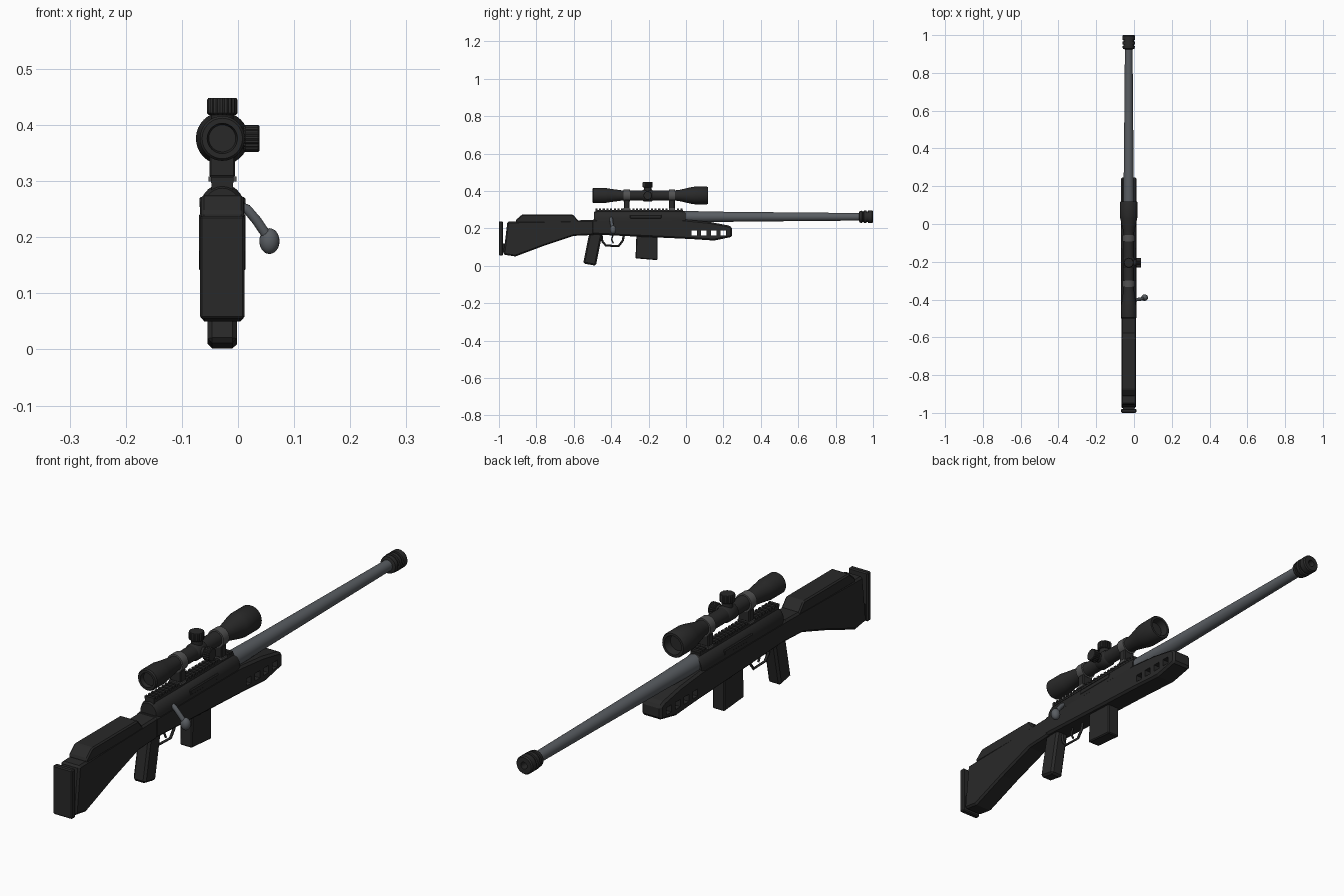
import bpy, bmesh, math
from mathutils import Vector, Matrix

if "Cube" in bpy.data.objects:
    bpy.data.objects.remove(bpy.data.objects["Cube"])

CX = -0.028       # centre plane of the rifle
BORE_Z = 0.262
SCOPE_Z = 0.376


def material(name, rgb):
    m = bpy.data.materials.new(name)
    m.use_nodes = True
    m.diffuse_color = (*rgb, 1)
    m.node_tree.nodes["Principled BSDF"].inputs["Base Color"].default_value = (*rgb, 1)
    return m


BLACK = material("matte black", (0.022, 0.022, 0.022))
STEEL = material("blued steel", (0.1, 0.11, 0.122))
GREY = material("ring grey", (0.085, 0.085, 0.085))


def finish(name, bm, mat, bevel=0, smooth=False):
    bmesh.ops.recalc_face_normals(bm, faces=bm.faces)
    mesh = bpy.data.meshes.new(name)
    bm.to_mesh(mesh)
    bm.free()
    obj = bpy.data.objects.new(name, mesh)
    bpy.context.collection.objects.link(obj)
    mesh.materials.append(mat)
    bpy.context.view_layer.objects.active = obj
    bpy.ops.object.select_all(action="DESELECT")
    obj.select_set(True)
    if bevel:
        mod = obj.modifiers.new("edge bevel", "BEVEL")
        mod.width = bevel
        mod.limit_method = "ANGLE"
        bpy.ops.object.modifier_apply(modifier=mod.name)
    if smooth:
        bpy.ops.object.shade_smooth_by_angle(angle=math.radians(35))
    return obj


def slab(name, outline, half, mat=BLACK, bevel=0.0):
    """Side outline (y, z) extruded across x."""
    bm = bmesh.new()
    face = bm.faces.new([bm.verts.new((CX - half, y, z)) for y, z in outline])
    ext = bmesh.ops.extrude_face_region(bm, geom=[face])["geom"]
    bmesh.ops.translate(bm, vec=(2 * half, 0, 0),
                        verts=[v for v in ext if isinstance(v, bmesh.types.BMVert)])
    return finish(name, bm, mat, bevel)


def box(name, y0, y1, z0, z1, half, mat=BLACK, bevel=0.0):
    return slab(name, [(y0, z0), (y1, z0), (y1, z1), (y0, z1)], half, mat, bevel)


def lathe(name, profile, origin, axis="Y", mat=BLACK, sides=24, flute=0):
    """Profile of (distance along axis, radius) turned about that axis."""
    bm = bmesh.new()
    rings = []
    for d, r in profile:
        ring = []
        for i in range(sides):
            a = math.tau * i / sides
            rr = r - flute * (i % 2)
            u, v = rr * math.cos(a), rr * math.sin(a)
            p = {"X": (d, u, v), "Y": (u, d, v), "Z": (u, v, d)}[axis]
            ring.append(bm.verts.new(Vector(p) + Vector(origin)))
        rings.append(ring)
    for a, b in zip(rings, rings[1:]):
        for i in range(sides):
            j = (i + 1) % sides
            bm.faces.new((a[i], a[j], b[j], b[i]))
    bm.faces.new(rings[0])
    bm.faces.new(rings[-1])
    return finish(name, bm, mat, smooth=True)


def tube(name, points, radius, mat, smooth=True):
    curve = bpy.data.curves.new(name, "CURVE")
    curve.dimensions = "3D"
    curve.bevel_depth = radius
    curve.bevel_resolution = 3 if smooth else 0
    curve.use_fill_caps = True
    sp = curve.splines.new("POLY")
    sp.points.add(len(points) - 1)
    for p, co in zip(sp.points, points):
        p.co = (*co, 1)
    obj = bpy.data.objects.new(name, curve)
    curve.materials.append(mat)
    bpy.context.collection.objects.link(obj)
    return obj


# Shoulder stock, cheek rest and butt pad
slab("stock", [(-0.955, 0.236), (-0.49, 0.245), (-0.49, 0.165), (-0.6, 0.16),
               (-0.757, 0.108), (-0.912, 0.05), (-0.976, 0.06)], 0.039, bevel=0.007)
slab("cheek_rest", [(-0.91, 0.23), (-0.91, 0.245), (-0.875, 0.275), (-0.605, 0.275),
                    (-0.575, 0.24), (-0.575, 0.23)], 0.038, bevel=0.011)
box("butt_pad", -1.0, -0.979, 0.055, 0.238, 0.04, bevel=0.004)
box("pad_spacer", -0.983, -0.955, 0.07, 0.12, 0.03)

# Chassis and fore-end with four through windows
chassis = slab("chassis", [(-0.505, 0.168), (-0.3, 0.158), (-0.12, 0.15), (0.03, 0.143),
                           (0.15, 0.135), (0.247, 0.155), (0.247, 0.205), (0.225, 0.216),
                           (0.13, 0.234), (0.0, 0.247), (-0.505, 0.247)], 0.0415, bevel=0.008)
for k in range(4):
    y = 0.03 + k * 0.0515
    cutter = box("window_cutter", y, y + 0.029, 0.163, 0.19, 0.1)
    cutter.hide_render = True
    mod = chassis.modifiers.new("window", "BOOLEAN")
    mod.operation = "DIFFERENCE"
    mod.object = cutter
    bpy.context.view_layer.objects.active = chassis
    bpy.ops.object.modifier_apply(modifier=mod.name)
    bpy.data.objects.remove(cutter)

# Receiver: straight sides with a round top, tapering at the rear
bm = bmesh.new()
sections = []
for y, s in ((-0.492, 0.82), (-0.475, 1.0), (-0.02, 1.0), (0.0, 0.9)):
    arc = [(math.cos(math.pi * i / 14), math.sin(math.pi * i / 14)) for i in range(15)]
    ring = [(0.04 * s, 0.22)] + [(0.04 * s * c, 0.252 + 0.043 * s * n) for c, n in arc]
    ring.append((-0.04 * s, 0.22))
    sections.append([bm.verts.new((CX + x, y, z)) for x, z in ring])
for a, b in zip(sections, sections[1:]):
    for i in range(len(a)):
        j = (i + 1) % len(a)
        bm.faces.new((a[i], a[j], b[j], b[i]))
bm.faces.new(sections[0])
bm.faces.new(sections[-1])
finish("receiver", bm, BLACK, smooth=True)
box("ejection_cover", -0.3, -0.13, 0.252, 0.272, 0.041, bevel=0.003)

# Toothed sight rail
box("rail_base", -0.485, -0.015, 0.28, 0.299, 0.019)
for k in range(24):
    y = -0.485 + k * 0.0198
    box("rail_tooth", y, y + 0.011, 0.297, 0.307, 0.02)

# Barrel and ribbed muzzle brake
lathe("barrel", [(-0.02, 0.031), (0.05, 0.03), (0.2, 0.027), (0.6, 0.023), (0.9, 0.0205),
                 (0.94, 0.0205)], (CX, 0, BORE_Z), mat=STEEL)
lathe("muzzle_brake", [(0.925, 0.022), (0.928, 0.031), (0.942, 0.033), (0.943, 0.028),
                       (0.95, 0.028), (0.951, 0.034), (0.965, 0.034), (0.966, 0.028),
                       (0.973, 0.028), (0.974, 0.034), (0.995, 0.034), (1.0, 0.03),
                       (1.0, 0.013), (0.96, 0.012)], (CX, 0, BORE_Z))

# Pistol grip, magazine, trigger and guard
slab("grip", [(-0.517, 0.175), (-0.445, 0.175), (-0.453, 0.145), (-0.482, 0.0),
              (-0.55, 0.013)], 0.026, bevel=0.008)
slab("magazine", [(-0.265, 0.17), (-0.152, 0.17), (-0.152, 0.03), (-0.27, 0.04)],
     0.025, bevel=0.004)
tube("trigger_guard", [(CX, -0.452, 0.165), (CX, -0.447, 0.13), (CX, -0.428, 0.108),
                       (CX, -0.36, 0.106), (CX, -0.338, 0.135), (CX, -0.333, 0.16)],
     0.006, BLACK, smooth=False)
tube("trigger", [(CX, -0.39, 0.165), (CX, -0.398, 0.14), (CX, -0.388, 0.12)], 0.004, BLACK)

# Bolt handle with an egg-shaped knob
tube("bolt_handle", [(CX + 0.03, -0.4, 0.255), (0.016, -0.4, 0.25), (0.033, -0.398, 0.23),
                     (0.05, -0.393, 0.205)], 0.009, STEEL)
bm = bmesh.new()
bmesh.ops.create_uvsphere(bm, u_segments=20, v_segments=12, radius=1,
                          matrix=Matrix.Translation((0.056, -0.39, 0.193))
                          @ Matrix.Diagonal((0.018, 0.017, 0.023, 1)))
finish("bolt_knob", bm, STEEL, smooth=True)

# Scope tube with hollow ends, turned in one piece
lathe("scope", [(-0.485, 0.024), (-0.5, 0.027), (-0.5, 0.036), (-0.495, 0.04), (-0.43, 0.04),
                (-0.415, 0.037), (-0.34, 0.027), (-0.06, 0.027), (-0.03, 0.031),
                (0.03, 0.045), (0.045, 0.047), (0.113, 0.047), (0.118, 0.044),
                (0.118, 0.035), (0.09, 0.03)], (CX, 0, SCOPE_Z), sides=32)

# Scope rings on their feet
for y in (-0.317, -0.075):
    lathe("scope_ring", [(y - 0.017, 0.025), (y - 0.017, 0.033), (y + 0.017, 0.033),
                         (y + 0.017, 0.025)], (CX, 0, SCOPE_Z), mat=GREY)
    box("ring_foot", y - 0.015, y + 0.015, 0.307, 0.352, 0.023, bevel=0.003)
    box("ring_clamp", y - 0.016, y + 0.016, 0.299, 0.308, 0.025, mat=GREY)

# Adjustment turrets, knurled caps on plain necks
TY = -0.205
lathe("turret_saddle", [(TY - 0.028, 0.027), (TY - 0.022, 0.031), (TY + 0.022, 0.031),
                        (TY + 0.028, 0.027)], (CX, 0, SCOPE_Z))
lathe("top_turret_neck", [(0.385, 0.02), (0.428, 0.02)], (CX, TY, 0), "Z")
lathe("top_turret_cap", [(0.418, 0.024), (0.421, 0.027), (0.445, 0.027), (0.448, 0.025)],
      (CX, TY, 0), "Z", sides=40, flute=0.002)
lathe("side_turret_neck", [(CX, 0.018), (0.016, 0.018)], (0, TY, SCOPE_Z), "X")
lathe("side_turret_cap", [(0.01, 0.021), (0.013, 0.024), (0.036, 0.024), (0.038, 0.022)],
      (0, TY, SCOPE_Z), "X", sides=40, flute=0.002)
